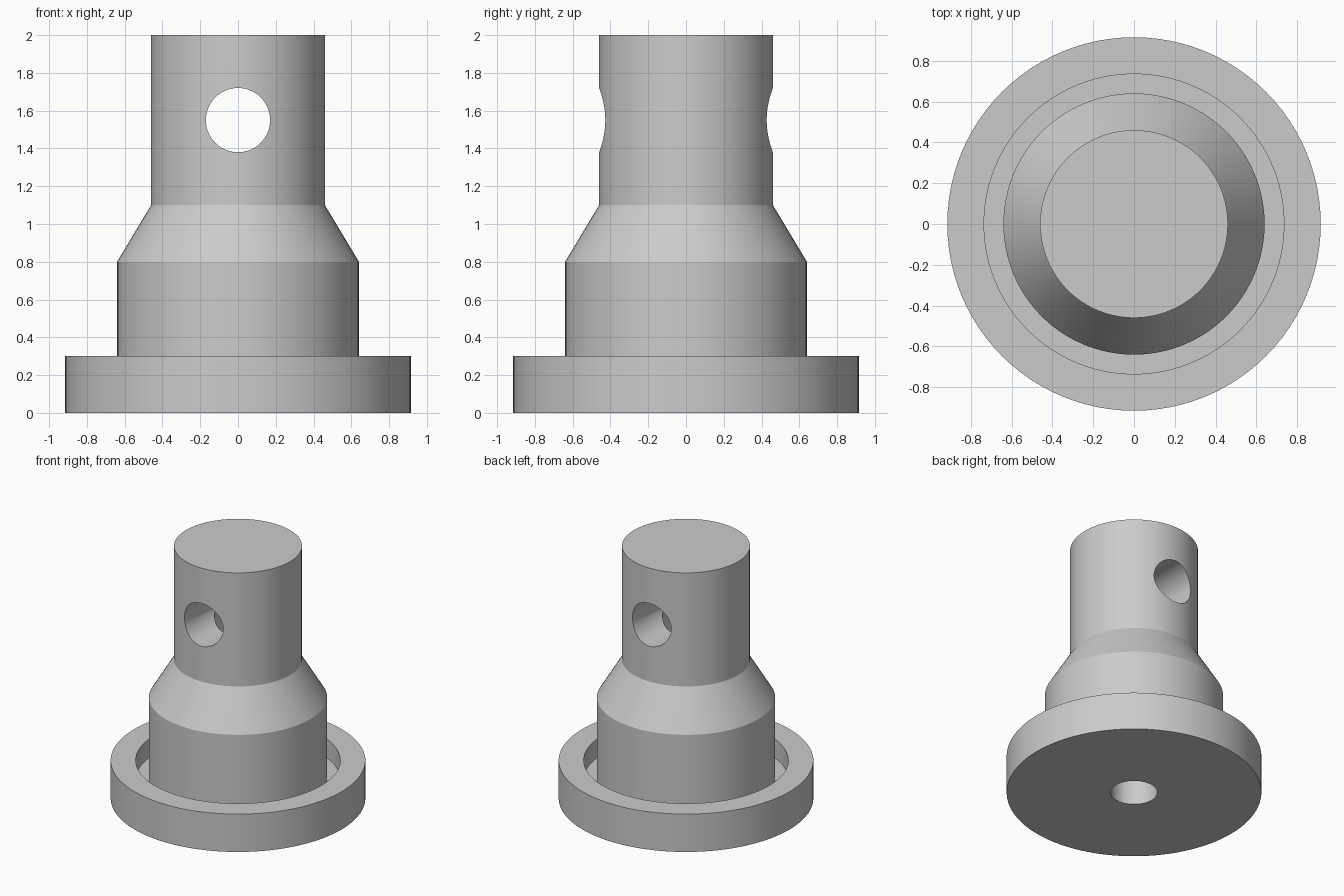
import bpy, bmesh, math
from mathutils import Matrix

cube = bpy.data.objects.get("Cube")
if cube:
    bpy.data.objects.remove(cube, do_unlink=True)

SEGMENTS = 96
HOLE_RADIUS = 0.17
HOLE_HEIGHT = 1.55

grey = bpy.data.materials.new("plain grey")
grey.use_nodes = True
colour = (0.6, 0.6, 0.6, 1)
grey.diffuse_color = colour
grey.node_tree.nodes["Principled BSDF"].inputs["Base Color"].default_value = colour


def add_object(name, bm):
    bmesh.ops.recalc_face_normals(bm, faces=bm.faces)
    mesh = bpy.data.meshes.new(name)
    bm.to_mesh(mesh)
    bm.free()
    mesh.materials.append(grey)
    obj = bpy.data.objects.new(name, mesh)
    bpy.context.collection.objects.link(obj)
    return obj


def lathe(name, profile):
    """Revolve (radius, height) rings round z and cap both ends."""
    bm = bmesh.new()
    rings = []
    for r, z in profile:
        angles = [math.tau * i / SEGMENTS for i in range(SEGMENTS)]
        rings.append([bm.verts.new((r * math.cos(a), r * math.sin(a), z)) for a in angles])
    for low, high in zip(rings, rings[1:]):
        for i in range(SEGMENTS):
            j = (i + 1) % SEGMENTS
            bm.faces.new((low[i], low[j], high[j], high[i]))
    bm.faces.new(rings[0])
    bm.faces.new(rings[-1])
    return add_object(name, bm)


def drill(target, name, radius, length, matrix):
    """Cut a round hole and remove the cutter."""
    bm = bmesh.new()
    bmesh.ops.create_cone(bm, cap_ends=True, segments=64, radius1=radius,
                          radius2=radius, depth=length, matrix=matrix)
    cutter = add_object(name, bm)
    cutter.hide_render = True
    mod = target.modifiers.new(name, 'BOOLEAN')
    mod.operation = 'DIFFERENCE'
    mod.solver = 'EXACT'
    mod.object = cutter
    bpy.ops.object.modifier_apply(modifier=name)
    bpy.data.objects.remove(cutter, do_unlink=True)


# Flange with ring groove, stepped body, cone and shank in one turned profile
plug = lathe("turned_plug", [
    (0.915, 0), (0.915, 0.3),
    (0.735, 0.3), (0.735, 0.15), (0.64, 0.15),
    (0.64, 0.8), (0.46, 1.1), (0.46, 2),
])
bpy.ops.object.select_all(action='DESELECT')
plug.select_set(True)
bpy.context.view_layer.objects.active = plug

# Blind bore from the base up to the cross hole
bore_length = HOLE_HEIGHT + 0.2
drill(plug, "base_bore", HOLE_RADIUS - 0.002, bore_length,
      Matrix.Translation((0, 0, HOLE_HEIGHT - bore_length / 2)))

# Cross hole through the shank, front to back
drill(plug, "cross_hole", HOLE_RADIUS, 2,
      Matrix.Translation((0, 0, HOLE_HEIGHT)) @ Matrix.Rotation(math.pi / 2, 4, 'X'))

bpy.ops.object.shade_smooth_by_angle(angle=math.radians(25))
